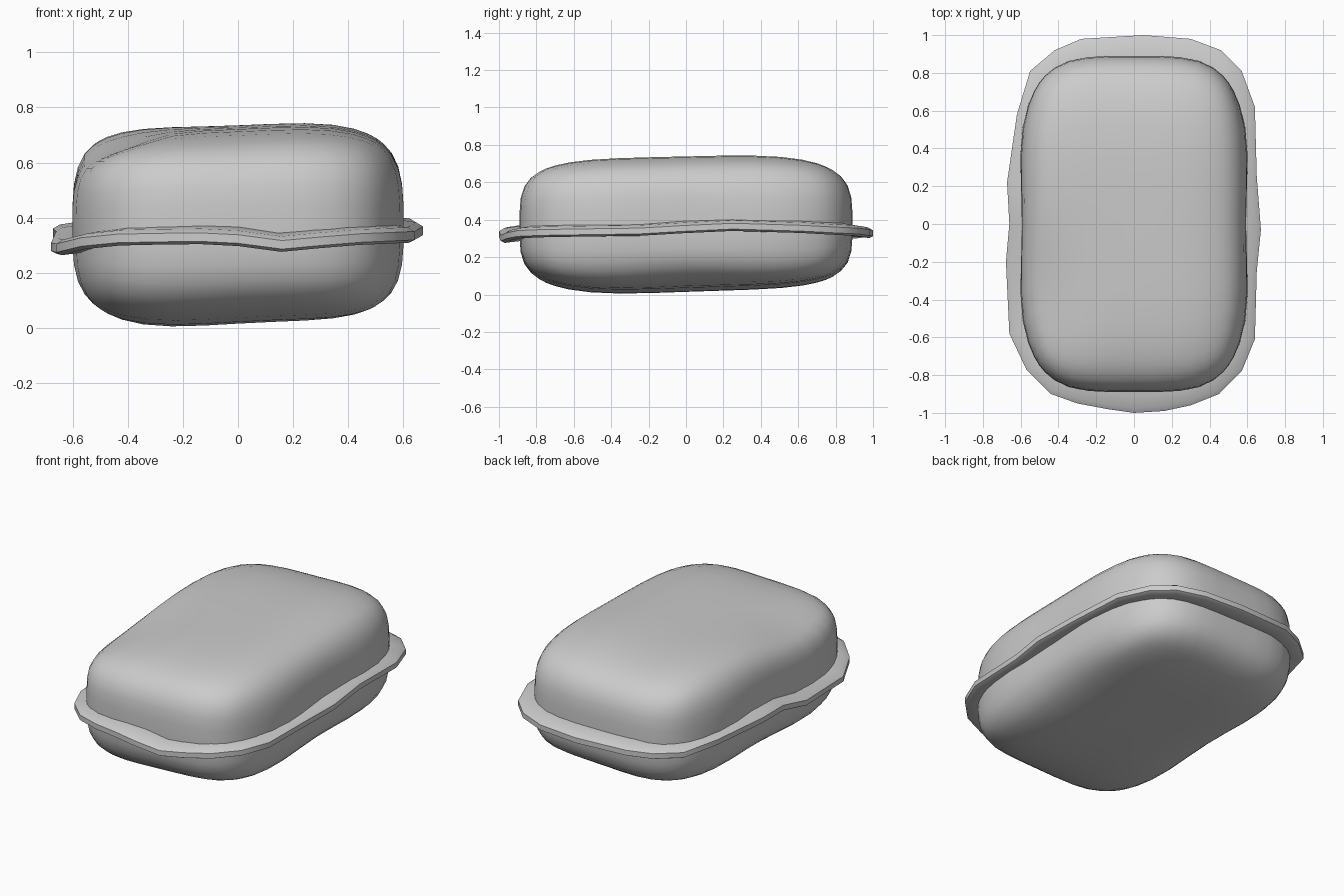
import bpy, bmesh
from math import sin, cos, exp
from mathutils import Vector

if "Cube" in bpy.data.objects:
    bpy.data.objects.remove(bpy.data.objects["Cube"])


def finish(bm, name, angle):
    bmesh.ops.recalc_face_normals(bm, faces=bm.faces)
    me = bpy.data.meshes.new(name)
    bm.to_mesh(me)
    bm.free()
    ob = bpy.data.objects.new(name, me)
    bpy.context.collection.objects.link(ob)
    bpy.ops.object.select_all(action='DESELECT')
    ob.select_set(True)
    bpy.context.view_layer.objects.active = ob
    bpy.ops.object.shade_smooth_by_angle(angle=angle)
    return ob


# Plump cushion body: gridded cube inflated to a soft superellipsoid
bm = bmesh.new()
bmesh.ops.create_cube(bm, size=2)
bmesh.ops.subdivide_edges(bm, edges=bm.edges[:], cuts=11, use_grid_fill=True)
N = 4.0
for v in bm.verts:
    # even out the grid towards the corners
    p = Vector([c * (1.25 - 0.25 * c * c) for c in v.co])
    r = sum(abs(c) ** N for c in p) ** (1 / N)
    x, y, z = p.x / r * 0.6, p.y / r * 0.89, p.z / r
    if z > 0:
        h = 0.365 + 0.009 * sin(5 * x - 0.5) + 0.008 * sin(3 * y)
        # sunken front left shoulder
        h -= 0.06 * exp(-((x + 0.5) / 0.2) ** 2 - ((y + 0.4) / 0.35) ** 2)
    else:
        h = 0.35 - 0.012 * sin(5 * x + 0.3) - 0.012 * sin(3 * y)
        # lower edges pulled in halfway along the long sides
        h -= 0.05 * (x / 0.6) ** 4 * exp(-(y / 0.35) ** 2)
    # gentle dents in the sides
    x *= 1 - 0.012 * cos(7 * y) * exp(-3 * z * z)
    v.co = (x, y, 0.37 + z * h)
finish(bm, "cushion_body", 1.2)

# Wavy seam flange: outer edge path (x, y, height of the edge)
path = [(0, -1, .323), (.16, -.99, .302), (.3, -.96, .315), (.45, -.9, .327),
        (.57, -.78, .332), (.64, -.61, .335), (.65, -.25, .34), (.672, -.03, .353),
        (.65, .25, .366), (.64, .62, .355), (.57, .81, .345), (.46, .92, .34),
        (.3, .98, .332), (.05, 1, .328), (-.28, .98, .332), (-.42, .92, .325),
        (-.55, .81, .325), (-.62, .58, .335), (-.672, .22, .345), (-.66, 0, .335),
        (-.678, -.2, .295), (-.66, -.58, .29), (-.57, -.77, .312),
        (-.44, -.9, .325), (-.3, -.95, .328), (-.14, -.98, .33)]
# Cross-section: inward inset, height offset
section = [(.17, .052), (.09, .04), (.025, .03), (0, .015),
           (0, -.016), (.02, -.026), (.09, -.018), (.17, -.01)]
bm = bmesh.new()
rings = []
for i, (x, y, z) in enumerate(path):
    a, b = Vector(path[i - 1][:2]), Vector(path[(i + 1) % len(path)][:2])
    t = (b - a).normalized()
    inward = Vector((-t.y, t.x))
    rings.append([bm.verts.new((x + inward.x * d, y + inward.y * d, z + h))
                  for d, h in section])
for i, r in enumerate(rings):
    q = rings[(i + 1) % len(rings)]
    for j in range(len(section)):
        k = (j + 1) % len(section)
        bm.faces.new((r[j], q[j], q[k], r[k]))
finish(bm, "seam_flange", 1.0)
